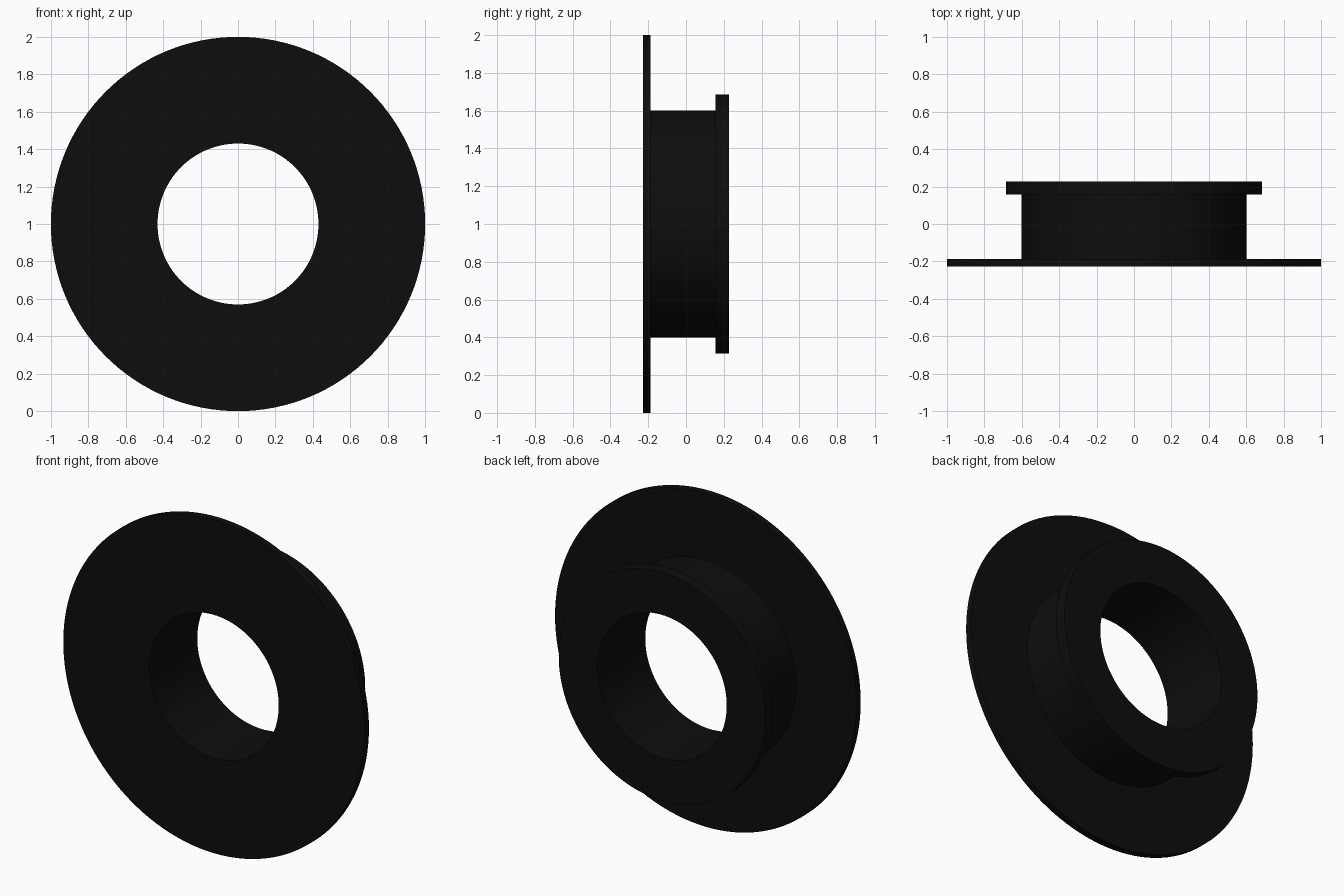
import bpy
import bmesh
from math import radians
from mathutils import Vector, Matrix

cube = bpy.data.objects.get("Cube")
if cube:
    bpy.data.objects.remove(cube, do_unlink=True)

SEGMENTS = 128
BORE, HUB, LIP, FLANGE = 0.43, 0.6, 0.685, 1.0
FRONT, FLANGE_BACK, LIP_FRONT, BACK = -0.228, -0.187, 0.157, 0.228

# Black finish
black = bpy.data.materials.new("matte black")
color = (0.004, 0.004, 0.004, 1)
black.diffuse_color = color
black.use_nodes = True
shader = next(n for n in black.node_tree.nodes if n.type == "BSDF_PRINCIPLED")
shader.inputs["Base Color"].default_value = color

# Closed cross-section (radius, depth): wide front flange, hub, rear lip, bore
profile = [
    (BORE, FRONT), (FLANGE, FRONT), (FLANGE, FLANGE_BACK),
    (HUB, FLANGE_BACK), (HUB, LIP_FRONT), (LIP, LIP_FRONT),
    (LIP, BACK), (BORE, BACK),
]

# Sweep the cross-section around the depth axis
bm = bmesh.new()
rings = []
for i in range(SEGMENTS):
    turn = Matrix.Rotation(radians(360 * i / SEGMENTS), 3, "Y")
    rings.append([bm.verts.new(turn @ Vector((r, y, 0))) for r, y in profile])
for i, ring in enumerate(rings):
    following = rings[(i + 1) % SEGMENTS]
    for j in range(len(profile)):
        k = (j + 1) % len(profile)
        bm.faces.new((ring[j], ring[k], following[k], following[j]))
bmesh.ops.recalc_face_normals(bm, faces=bm.faces)
mesh = bpy.data.meshes.new("flanged_bushing")
bm.to_mesh(mesh)
bm.free()

bushing = bpy.data.objects.new("flanged_bushing", mesh)
bushing.location.z = FLANGE
mesh.materials.append(black)
bpy.context.collection.objects.link(bushing)

# Smooth round walls, crisp rims
bpy.ops.object.select_all(action="DESELECT")
bushing.select_set(True)
bpy.context.view_layer.objects.active = bushing
bpy.ops.object.shade_smooth_by_angle(angle=radians(30))
